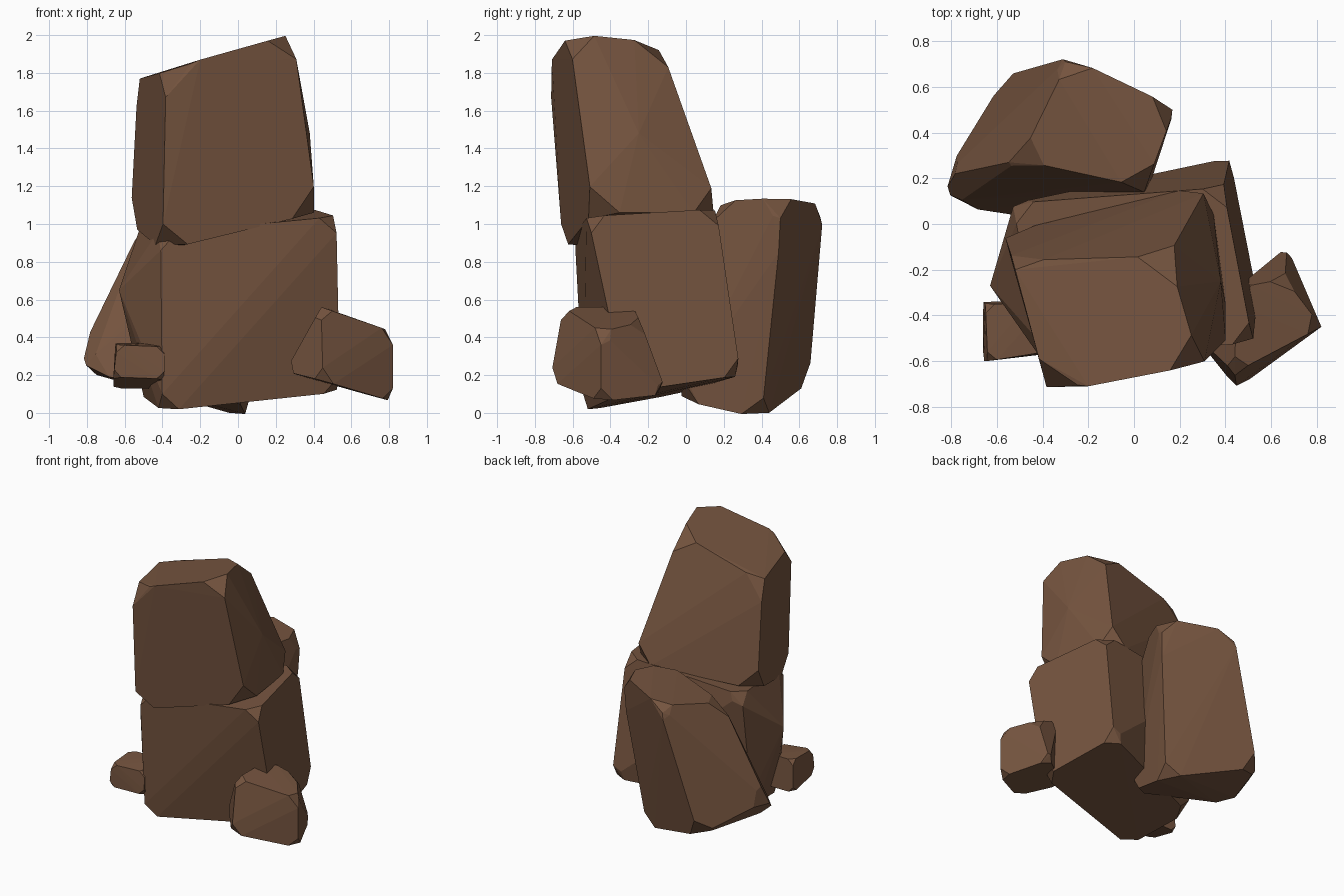
import bpy
import bmesh
import math
from mathutils import Vector

# Remove the default cube only
default_cube = bpy.data.objects.get("Cube")
if default_cube:
    bpy.data.objects.remove(default_cube, do_unlink=True)

# One earthy brown for every boulder
stone = bpy.data.materials.new("brown_stone")
stone.use_nodes = True
stone.diffuse_color = (0.18, 0.09, 0.05, 1)
stone.node_tree.nodes["Principled BSDF"].inputs["Base Color"].default_value = stone.diffuse_color


def wrap(points):
    """Return a clean convex solid stretched around the given points."""
    solid = bmesh.new()
    for point in points:
        solid.verts.new(point)
    hull = bmesh.ops.convex_hull(solid, input=solid.verts[:], use_existing_faces=False)
    loose = {item for key in ("geom_interior", "geom_unused") for item in hull[key]
             if isinstance(item, bmesh.types.BMVert)}
    bmesh.ops.delete(solid, geom=list(loose), context="VERTS")
    return solid


def chipped_points(points, chip):
    """Trim every corner of the solid by stepping inward along its edges."""
    solid = wrap(points)
    bmesh.ops.dissolve_limit(solid, angle_limit=math.radians(14),
                             verts=solid.verts[:], edges=solid.edges[:])
    trimmed = []
    for edge in solid.edges:
        first, second = (vert.co.copy() for vert in edge.verts)
        step = min(chip / (second - first).length, 0.35)
        trimmed += [first.lerp(second, step), second.lerp(first, step)]
    solid.free()
    return trimmed


def boulder(name, lower, upper, chip, bulges=()):
    """Build a flat-shaded boulder from its outlines, plus untrimmed bulges."""
    corners = [Vector(corner) for corner in lower + upper]
    solid = wrap(chipped_points(corners, chip) + [Vector(bulge) for bulge in bulges])
    bmesh.ops.dissolve_limit(solid, angle_limit=math.radians(1),
                             verts=solid.verts[:], edges=solid.edges[:])
    bmesh.ops.recalc_face_normals(solid, faces=solid.faces[:])
    mesh = bpy.data.meshes.new(name)
    solid.to_mesh(mesh)
    solid.free()
    mesh.materials.append(stone)
    obj = bpy.data.objects.new(name, mesh)
    bpy.context.collection.objects.link(obj)
    return obj


# Tall leaning stone balanced on top
boulder("top_boulder",
        lower=[(-.4, -.65, .86), (.42, -.49, 1.06), (.33, .18, 1.06), (-.57, -.04, 1)],
        upper=[(-.38, -.725, 1.81), (.29, -.62, 2.01), (.15, -.14, 1.96), (-.53, -.16, 1.76)],
        chip=.14,
        bulges=[(.38, -.25, 1.48), (-.52, -.2, 1.77), (-.2, -.71, 1.87)])

# Broad block carrying the weight, with a bulge on one flank
boulder("middle_boulder",
        lower=[(-.4, -.54, .01), (.54, -.32, .11), (.42, .29, .2), (-.52, -.05, .1)],
        upper=[(-.41, -.59, .95), (.52, -.52, 1.04), (.39, .16, 1.08), (-.53, .09, 1)],
        chip=.09,
        bulges=[(-.63, -.27, .65)])

# Slanted slab resting against the back
boulder("back_boulder",
        lower=[(-.79, .08, .21), (0, -.04, .07), (.05, .4, -.03), (-.56, .65, .16),
               (-.83, .21, .33)],
        upper=[(-.5, .28, 1.01), (.05, .16, 1.12), (.18, .51, 1.14), (-.28, .73, 1.1)],
        chip=.11,
        bulges=[(.16, .49, .85), (-.3, .71, 1.04)])

# Small stones lying at the foot
boulder("right_foot_stone",
        lower=[(.45, -.72, .17), (.82, -.45, .06), (.67, -.1, .1), (.25, -.47, .22)],
        upper=[(.44, -.65, .56), (.82, -.45, .43), (.66, -.24, .48), (.45, -.28, .56)],
        chip=.07)
boulder("left_foot_stone",
        lower=[(-.66, -.6, .19), (-.39, -.57, .18), (-.42, -.34, .13), (-.66, -.34, .13)],
        upper=[(-.64, -.6, .36), (-.39, -.56, .35), (-.42, -.35, .37), (-.65, -.35, .37)],
        chip=.04)
